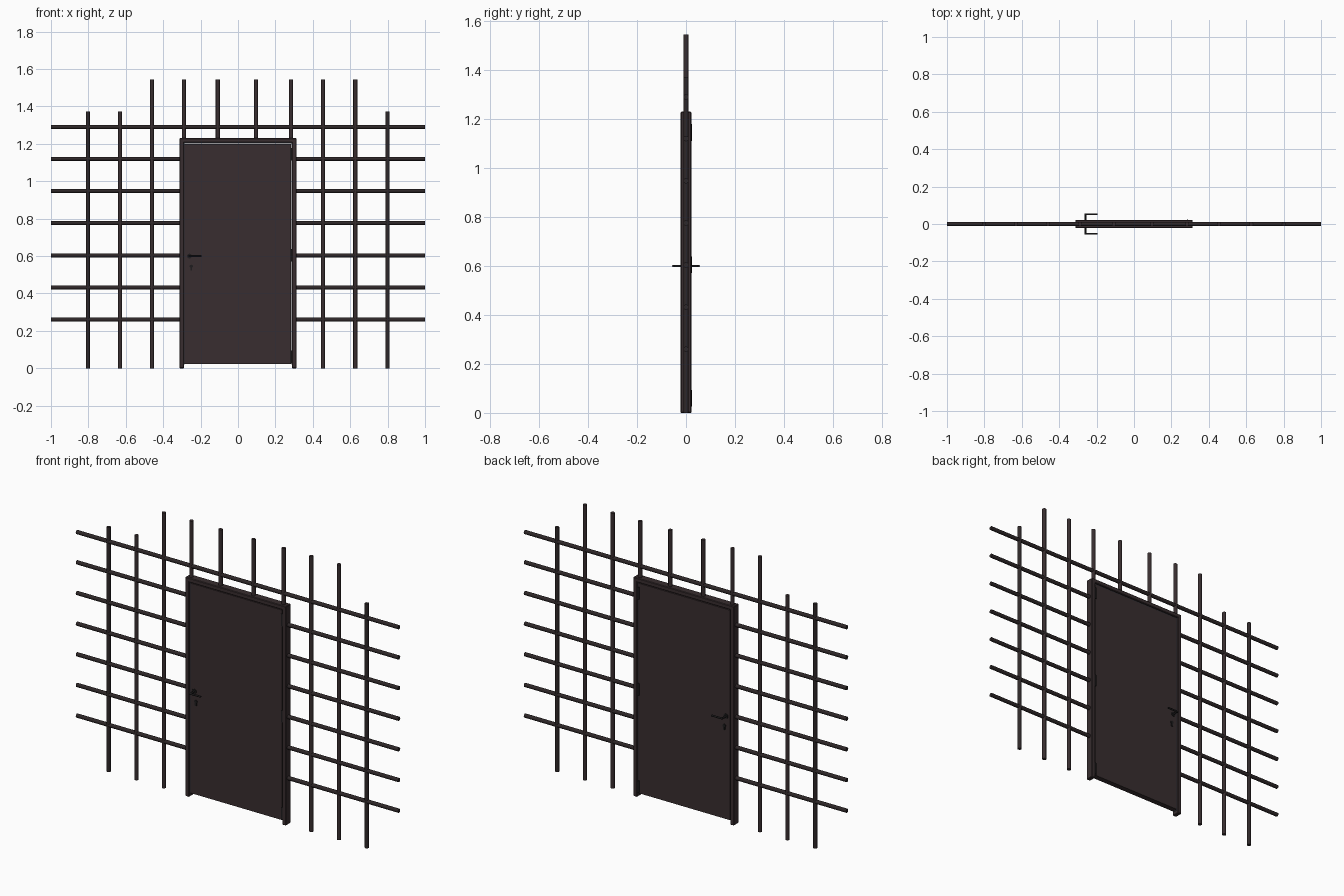
import bpy
import math

if "Cube" in bpy.data.objects:
    bpy.data.objects.remove(bpy.data.objects["Cube"])


def material(name, rgb):
    m = bpy.data.materials.new(name)
    m.diffuse_color = (*rgb, 1)
    m.use_nodes = True
    m.node_tree.nodes["Principled BSDF"].inputs["Base Color"].default_value = m.diffuse_color
    return m


BROWN = material("dark brown steel", (0.040, 0.027, 0.029))
DARK = material("dark bar steel", (0.027, 0.020, 0.021))
BLACK = material("black hardware", (0.013, 0.012, 0.013))
SEAL = material("slate seal", (0.07, 0.075, 0.10))


def box(name, x, y, z, mat, bevel=0.0):
    """Box from (min, max) ranges."""
    bpy.ops.mesh.primitive_cube_add(size=1, location=[(a + b) / 2 for a, b in (x, y, z)])
    o = bpy.context.object
    o.name = name
    o.scale = [b - a for a, b in (x, y, z)]
    bpy.ops.object.transform_apply(location=False, rotation=False, scale=True)
    o.data.materials.append(mat)
    if bevel:
        mod = o.modifiers.new("bevel", "BEVEL")
        mod.width = bevel
        mod.segments = 1
    return o


def rod(name, axis, a, b, at, mat, r=0.011, sides=12):
    """Round bar along an axis from a to b; at = the other two coordinates."""
    mid = (a + b) / 2
    loc = {"X": (mid, *at), "Y": (at[0], mid, at[1]), "Z": (*at, mid)}[axis]
    rot = {"X": (0, math.pi / 2, 0), "Y": (math.pi / 2, 0, 0), "Z": (0, 0, 0)}[axis]
    bpy.ops.mesh.primitive_cylinder_add(vertices=sides, radius=r, depth=b - a, location=loc, rotation=rot)
    o = bpy.context.object
    o.name = name
    o.data.materials.append(mat)
    bpy.ops.object.shade_smooth_by_angle(angle=math.radians(40))
    return o


# Horizontal bars: the top one runs across, the rest stop at the frame
rod("top_bar", "X", -1, 1, (0, 1.29), DARK)
for i in range(6):
    z = 0.26 + i * 0.172
    rod("left_bar", "X", -1, -0.308, (0, z), DARK)
    rod("right_bar", "X", 0.308, 1, (0, z), DARK)

# Vertical bars: x, bottom, top
for x, z0, z1 in ((-0.803, 0, 1.372), (-0.63, 0, 1.372), (-0.46, 0, 1.545),
                  (-0.289, 1.22, 1.545), (-0.108, 1.22, 1.545), (0.097, 1.22, 1.545),
                  (0.284, 1.22, 1.545), (0.455, 0, 1.545), (0.627, 0, 1.545), (0.8, 0, 1.372)):
    rod("upright_bar", "Z", z0, z1, (x, 0), DARK if abs(x) > 0.7 else BROWN)

# Door frame with seals on its inner faces
Y = (-0.022, 0.022)
for s in (-1, 1):
    box("jamb", sorted((s * 0.289, s * 0.3125)), Y, (0, 1.23), BROWN, 0.003)
    box("side_seal", sorted((s * 0.2865, s * 0.2895)), (-0.012, 0.012), (0.02, 1.205), SEAL)
box("lintel", (-0.3, 0.3), Y, (1.206, 1.23), BROWN, 0.003)
box("top_seal", (-0.2895, 0.2895), (-0.012, 0.012), (1.203, 1.207), SEAL)

# Door leaf
box("door_leaf", (-0.285, 0.284), (-0.015, 0.016), (0.022, 1.2), BROWN)

# Hinges on the back, right side
for z in (0.06, 0.605, 1.145):
    rod("hinge_barrel", "Z", z - 0.034, z + 0.034, (0.286, 0.018), BLACK, 0.006, 10)
    box("hinge_leaf", (0.279, 0.288), (-0.017, 0.018), (z - 0.034, z + 0.034), BLACK)

# Lever handles, roses and keyhole plates on both sides
rod("handle_spindle", "Y", -0.053, 0.053, (-0.26, 0.6), BLACK, 0.005)
box("latch", (-0.291, -0.27), (-0.006, 0.006), (0.588, 0.608), BLACK)
for s, face in ((-1, -0.015), (1, 0.016)):
    rod("lever", "X", -0.264, -0.195, (s * 0.052, 0.6), BLACK, 0.005)
    ya, yb = sorted((face - s * 0.002, face + s * 0.005))
    rod("handle_rose", "Y", ya, yb, (-0.26, 0.6), BLACK, 0.013, 16)
    rod("keyhole_rose", "Y", ya, yb, (-0.25, 0.545), BLACK, 0.009, 16)
    box("keyhole_plate", (-0.255, -0.245), (ya, yb), (0.522, 0.545), BLACK)
